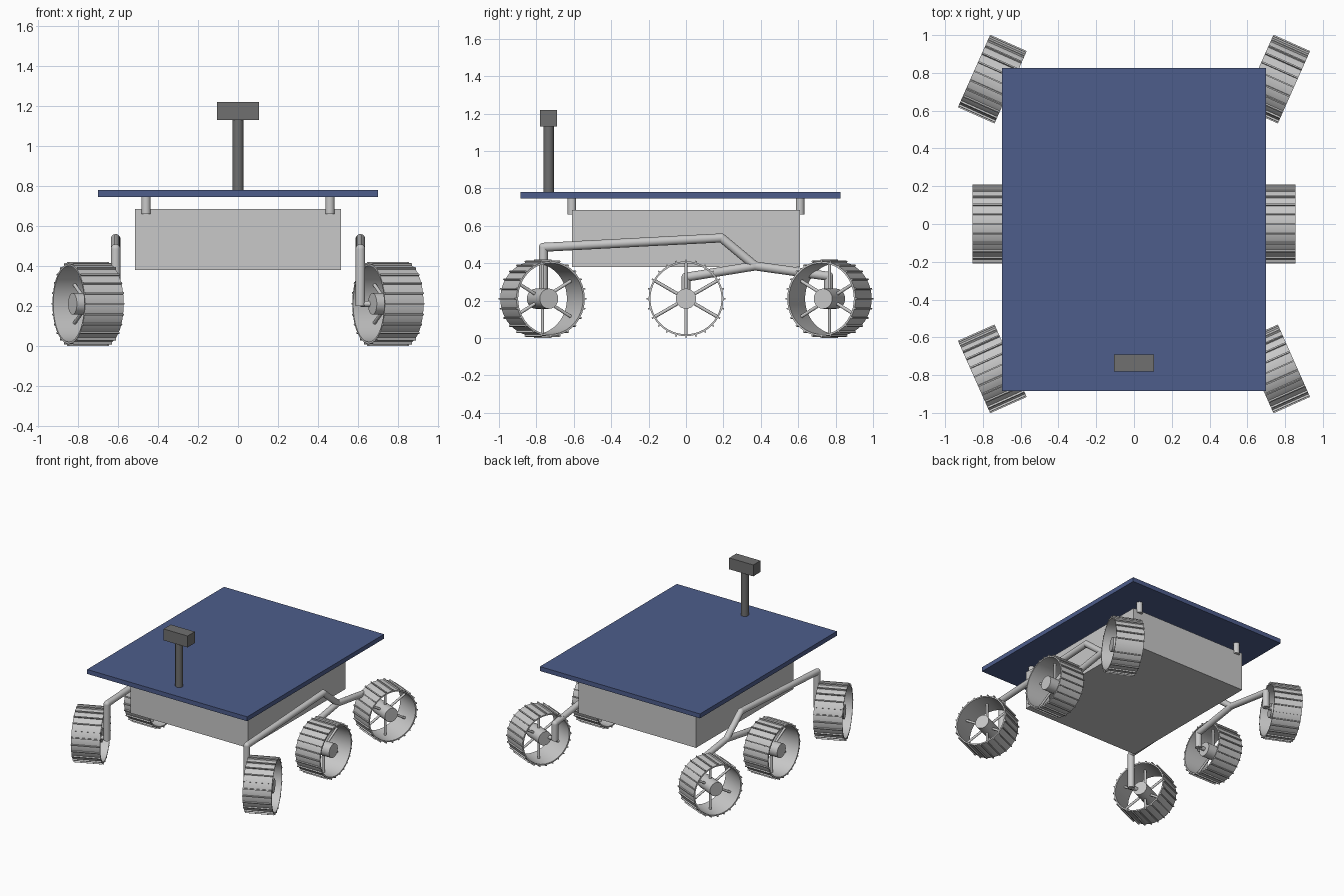
import bpy
import bmesh
import math
from mathutils import Matrix, Vector

if "Cube" in bpy.data.objects:
    bpy.data.objects.remove(bpy.data.objects["Cube"])


def material(name, rgb):
    mat = bpy.data.materials.new(name)
    mat.use_nodes = True
    mat.diffuse_color = (*rgb, 1)
    mat.node_tree.nodes["Principled BSDF"].inputs["Base Color"].default_value = (*rgb, 1)
    return mat


GREY = material("light_grey", (0.58, 0.58, 0.58))
DARK = material("dark_grey", (0.16, 0.16, 0.16))
BLUE = material("panel_blue", (0.075, 0.11, 0.26))


def add_box(bm, centre, size, turn=Matrix()):
    mat = turn @ Matrix.Translation(centre) @ Matrix.Diagonal((*size, 1))
    bmesh.ops.create_cube(bm, size=1, matrix=mat)


def add_rod(bm, start, end, radius, sides=20):
    start, end = Vector(start), Vector(end)
    axis = end - start
    turn = axis.to_track_quat('Z', 'Y').to_matrix().to_4x4()
    bmesh.ops.create_cone(bm, cap_ends=True, segments=sides, radius1=radius, radius2=radius,
                          depth=axis.length, matrix=Matrix.Translation((start + end) / 2) @ turn)


def add_tube(bm, points, radius):
    # Straight tubes joined by round elbows
    for a, b in zip(points, points[1:]):
        add_rod(bm, a, b, radius)
    for p in points[1:-1]:
        bmesh.ops.create_uvsphere(bm, u_segments=20, v_segments=12, radius=radius,
                                  matrix=Matrix.Translation(p))


def finish(name, bm, mat, smooth=False):
    mesh = bpy.data.meshes.new(name)
    bm.to_mesh(mesh)
    bm.free()
    mesh.materials.append(mat)
    obj = bpy.data.objects.new(name, mesh)
    bpy.context.collection.objects.link(obj)
    if smooth:
        bpy.ops.object.select_all(action='DESELECT')
        obj.select_set(True)
        bpy.context.view_layer.objects.active = obj
        bpy.ops.object.shade_smooth_by_angle(angle=math.radians(35))
    return obj


def box(name, centre, size, mat):
    bm = bmesh.new()
    add_box(bm, centre, size)
    return finish(name, bm, mat)


# Body, solar deck and camera mast
box("body", (0, 0, 0.533), (1.03, 1.22, 0.305), GREY)
box("solar_deck", (0, -0.03, 0.763), (1.4, 1.71, 0.035), BLUE)
box("camera_head", (0, -0.735, 1.175), (0.21, 0.09, 0.09), DARK)
bm = bmesh.new()
add_rod(bm, (0, -0.735, 0.775), (0, -0.735, 1.14), 0.028, 32)
finish("mast", bm, DARK, True)

# Deck posts
bm = bmesh.new()
for x in (-0.46, 0.46):
    for y in (-0.61, 0.61):
        add_rod(bm, (x, y, 0.66), (x, y, 0.75), 0.023)
finish("deck_posts", bm, GREY, True)

# Wheel: open rim, tread bars, spokes and hub, with its axle along x
RIM, WIDTH, AXLE_Z = 0.2, 0.212, 0.21


def wheel_mesh():
    bm = bmesh.new()
    segments = 48
    profile = [(-WIDTH / 2, RIM), (WIDTH / 2, RIM), (WIDTH / 2, RIM - 0.01), (-WIDTH / 2, RIM - 0.01)]
    rings = []
    for i in range(segments):
        a = math.tau * i / segments
        rings.append([bm.verts.new((x, r * math.cos(a), r * math.sin(a))) for x, r in profile])
    for i, ring in enumerate(rings):
        after = rings[(i + 1) % segments]
        for j in range(4):
            k = (j + 1) % 4
            bm.faces.new((ring[j], ring[k], after[k], after[j]))
    bars = 24
    for i in range(bars):
        turn = Matrix.Rotation(math.tau * i / bars, 4, 'X')
        add_box(bm, (0, 0, RIM + 0.003), (WIDTH, 0.008, 0.014), turn)
    for i in range(6):
        a = math.tau * i / 6
        direction = Vector((0, math.sin(a), math.cos(a)))
        add_rod(bm, direction * 0.03, direction * (RIM - 0.005), 0.009, 12)
    add_rod(bm, (-0.085, 0, 0), (0.085, 0, 0), 0.054, 32)
    bmesh.ops.recalc_face_normals(bm, faces=bm.faces)
    return bm


# Corner wheels are steered in opposite senses front and rear
for place, y, steer in (("front", -0.767, 24), ("middle", 0, 0), ("rear", 0.767, -24)):
    for side, x in (("left", 0.75), ("right", -0.75)):
        wheel = finish(f"{place}_{side}_wheel", wheel_mesh(), GREY, True)
        wheel.location = (x, y, AXLE_Z)
        wheel.rotation_euler.z = math.radians(steer)

# Rocker and bogie arms with legs and axle stubs
for side, s in (("left", 1), ("right", -1)):
    x = 0.612 * s

    def path(*points):
        return [Vector((x, y, z)) for y, z in points]

    bm = bmesh.new()
    add_tube(bm, path((-0.763, 0.2), (-0.763, 0.485), (0.19, 0.535), (0.37, 0.385)), 0.024)
    finish(f"{side}_rocker_arm", bm, GREY, True)
    bm = bmesh.new()
    add_tube(bm, path((0, 0.2), (0, 0.325), (0.37, 0.385), (0.763, 0.33), (0.763, 0.2)), 0.024)
    finish(f"{side}_bogie_arm", bm, GREY, True)
    bm = bmesh.new()
    for y in (-0.763, 0, 0.763):
        add_rod(bm, (x, y, AXLE_Z), (0.72 * s, y, AXLE_Z), 0.015)
    finish(f"{side}_axle_stubs", bm, GREY, True)
